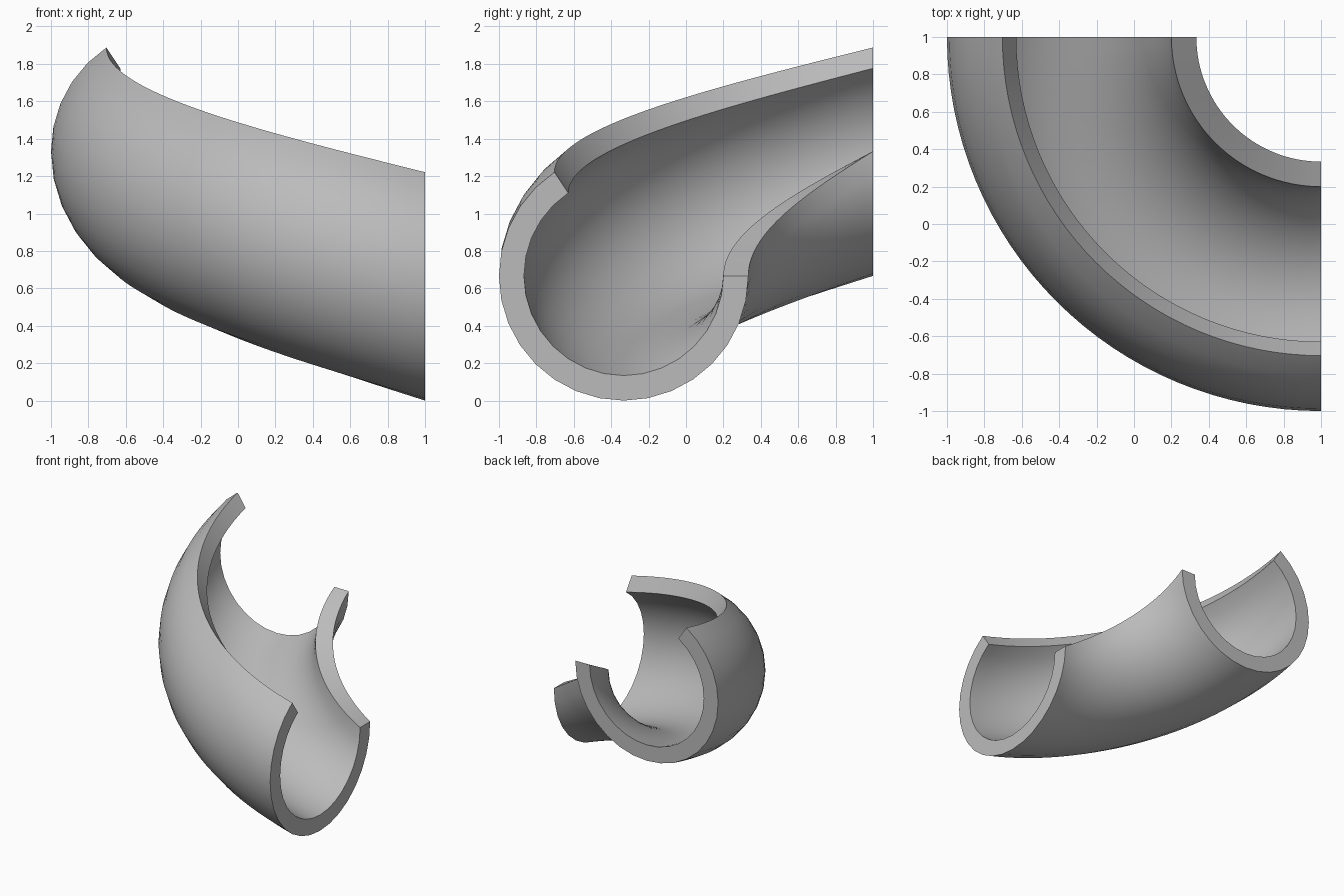
import bpy, bmesh, math

cube = bpy.data.objects.get("Cube")
if cube:
    bpy.data.objects.remove(cube, do_unlink=True)

# Dimensions of the trough and its rising quarter turn
PATH_RADIUS = 4 / 3
OUTER, INNER = 2 / 3, 0.533
RISE = 2 / 3
STEPS = 32
ARC_SEGMENTS = 21
ARC_STEP = math.tau / 32


def arc(radius, order):
    """Points of the open pipe section, from the inner lip under to the outer lip."""
    return [(radius * math.cos(i * ARC_STEP), -radius * math.sin(i * ARC_STEP))
            for i in order]


# Closed C-shaped section: outer wall, then back along the inner wall
indices = range(ARC_SEGMENTS + 1)
section = arc(OUTER, indices) + arc(INNER, reversed(indices))

# Sweep the upright section around the corner while it climbs
bm = bmesh.new()
rings = []
for s in range(STEPS + 1):
    t = s / STEPS
    turn = t * math.pi / 2
    ring = []
    for inward, height in section:
        r = PATH_RADIUS - inward
        ring.append(bm.verts.new((1 - r * math.sin(turn),
                                  1 - r * math.cos(turn),
                                  OUTER + height + RISE * t)))
    rings.append(ring)

count = len(section)
for a, b in zip(rings, rings[1:]):
    for i in range(count):
        j = (i + 1) % count
        bm.faces.new((a[i], a[j], b[j], b[i]))

# End caps, one strip of quads across the wall thickness
for ring in (rings[0], rings[-1]):
    for i in range(ARC_SEGMENTS):
        bm.faces.new((ring[i], ring[i + 1], ring[-2 - i], ring[-1 - i]))
bmesh.ops.recalc_face_normals(bm, faces=bm.faces[:])

mesh = bpy.data.meshes.new("curved_trough")
bm.to_mesh(mesh)
bm.free()
trough = bpy.data.objects.new("curved_trough", mesh)
bpy.context.collection.objects.link(trough)

# Plain grey finish
grey = bpy.data.materials.new("light_grey")
grey.use_nodes = True
colour = (0.5, 0.5, 0.5, 1)
grey.diffuse_color = colour
grey.node_tree.nodes["Principled BSDF"].inputs["Base Color"].default_value = colour
mesh.materials.append(grey)

# Smooth walls with crisp lips and ends
bpy.ops.object.select_all(action="DESELECT")
trough.select_set(True)
bpy.context.view_layer.objects.active = trough
bpy.ops.object.shade_smooth_by_angle(angle=math.radians(30))
